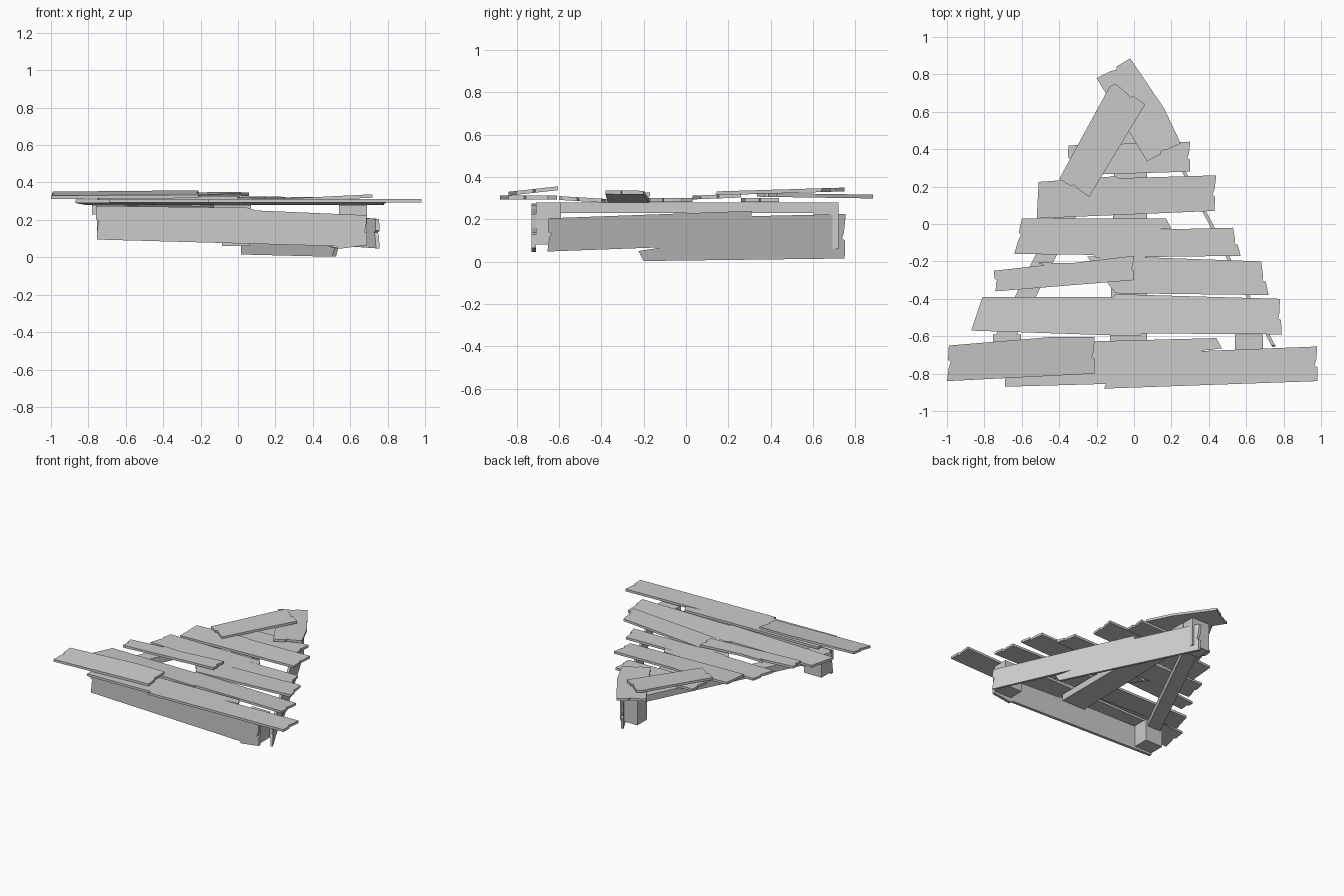
import bpy
import bmesh
from mathutils import Vector

cube = bpy.data.objects.get("Cube")
if cube:
    bpy.data.objects.remove(cube, do_unlink=True)

# One weathered grey for all the wood
wood = bpy.data.materials.new("weathered_grey_wood")
wood.use_nodes = True
GREY = (0.6, 0.6, 0.6, 1)
wood.diffuse_color = GREY
wood.node_tree.nodes["Principled BSDF"].inputs["Base Color"].default_value = GREY


def chip(outline, edges):
    """Cut a small splintered nick into the middle of the given outline edges."""
    result = []
    for i, point in enumerate(outline):
        start = Vector(point)
        end = Vector(outline[(i + 1) % len(outline)])
        result.append(start)
        if i in edges:
            along = end - start
            inward = Vector((-along.y, along.x)).normalized() * .015
            result.append(start.lerp(end, .4))
            result.append(start.lerp(end, .45) + inward)
            result.append(start.lerp(end, .6) + inward * .4)
    return result


def board(name, outline, place, chips=()):
    """Make a solid board; place(u, v, side) gives the point on side 0 or 1."""
    points = chip(outline, chips)
    count = len(points)
    bm = bmesh.new()
    near, far = [[bm.verts.new(place(p.x, p.y, side)) for p in points]
                 for side in (0, 1)]
    bm.faces.new(near)
    bm.faces.new(far)
    for i in range(count):
        j = (i + 1) % count
        bm.faces.new((near[i], near[j], far[j], far[i]))
    bmesh.ops.recalc_face_normals(bm, faces=bm.faces)
    mesh = bpy.data.meshes.new(name)
    bm.to_mesh(mesh)
    bm.free()
    mesh.materials.append(wood)
    obj = bpy.data.objects.new(name, mesh)
    bpy.context.collection.objects.link(obj)
    return obj


def plank(name, outline, top, tilt_x=0, tilt_y=0, chips=(), thick=.018):
    """Lay a plank flat, with its top height measured at its first corner."""
    u0, v0 = outline[0]

    def place(u, v, side):
        return (u, v, top + tilt_x * (u - u0) + tilt_y * (v - v0) - thick * side)
    board(name, outline, place, chips)


def post(name, x, y, width, depth, bottom, top=.28):
    """Stand a square post centred on x, y."""
    w, d = width / 2, depth / 2
    plank(name, [(x - w, y - d), (x + w, y - d), (x + w, y + d), (x - w, y + d)],
          top, thick=top - bottom)


# Deck planks, front to back (outlines run counter-clockwise)
plank("front_long_plank",
      [(-.69, -.87), (-.15, -.855), (-.16, -.88), (.98, -.84), (.98, -.655),
       (.34, -.68), (.47, -.665), (.44, -.61), (-.69, -.64)],
      .312, chips=(3,))
plank("front_left_short_plank",
      [(-1, -.84), (-.21, -.8), (-.21, -.605), (-.45, -.605), (-.99, -.65)],
      .33, tilt_y=.11, chips=(1, 4))
plank("second_plank",
      [(-.87, -.57), (.03, -.6), (.04, -.585), (.79, -.59), (.78, -.4), (-.1, -.375),
       (-.11, -.39), (-.81, -.39)],
      .308, tilt_y=-.06, chips=(3,))
plank("third_right_plank",
      [(-.1, -.37), (.72, -.38), (.68, -.2), (-.02, -.175), (-.25, -.175)],
      .296, tilt_x=.05, chips=(1,))
plank("third_left_short_plank",
      [(-.74, -.36), (0, -.3), (0, -.17), (-.34, -.21), (-.52, -.205), (-.48, -.22),
       (-.75, -.25)],
      .327, chips=(1, 6))
plank("fourth_plank",
      [(-.64, -.16), (-.22, -.165), (-.2, -.18), (.57, -.17), (.53, -.02),
       (.11, -.03), (.2, -.025), (.17, .03), (-.6, .03)],
      .3, chips=(3, 8))
plank("fifth_plank",
      [(-.52, .03), (.43, .07), (.44, .26), (-.08, .245), (-.1, .255), (-.51, .225)],
      .312, tilt_y=.04, chips=(1,))
plank("sixth_plank",
      [(-.36, .26), (.3, .28), (.3, .44), (-.35, .42)], .3, chips=(1, 3))
plank("tip_lower_plank",
      [(.07, .335), (.25, .43), (.16, .62), (-.02, .885), (-.2, .78)],
      .325, tilt_y=-.015, chips=(0, 3))
plank("tip_upper_plank",
      [(-.24, .145), (.06, .64), (-.1, .75), (-.13, .735), (-.4, .24)],
      .332, tilt_y=.03, chips=(1, 4))

# Frame beams under the deck
plank("left_beam", [(-.78, -.68), (-.68, -.7), (-.03, .6), (-.12, .66)], .28, thick=.05)
plank("centre_beam", [(-.13, -.7), (.07, -.7), (.07, .62), (-.1, .62)], .28, thick=.05)

# Corner posts
post("front_left_post", x=.615, y=-.65, width=.15, depth=.12, bottom=.08)
post("front_right_post", x=-.68, y=-.65, width=.15, depth=.12, bottom=.11)
post("rear_post", x=-.01, y=.66, width=.15, depth=.12, bottom=.06)

# Skirting boards on the front and on the left flank
board("front_skirt",
      [(-.755, .095), (.52, .06), (.54, .045), (.69, .065), (.69, .225), (.1, .25),
       (.05, .265), (-.76, .275)],
      lambda u, v, side: (u, -.73 + .022 * side, v), chips=(3, 7))
board("left_skirt",
      [(-.655, .048), (-.11, .068), (-.225, .05), (-.2, .003), (.75, .015), (.755, .225),
       (.31, .215), (.31, .24), (-.65, .205)],
      lambda u, v, side: (.76 - .514 * (u + .66) - .02 * side, u, v), chips=(4, 8))
